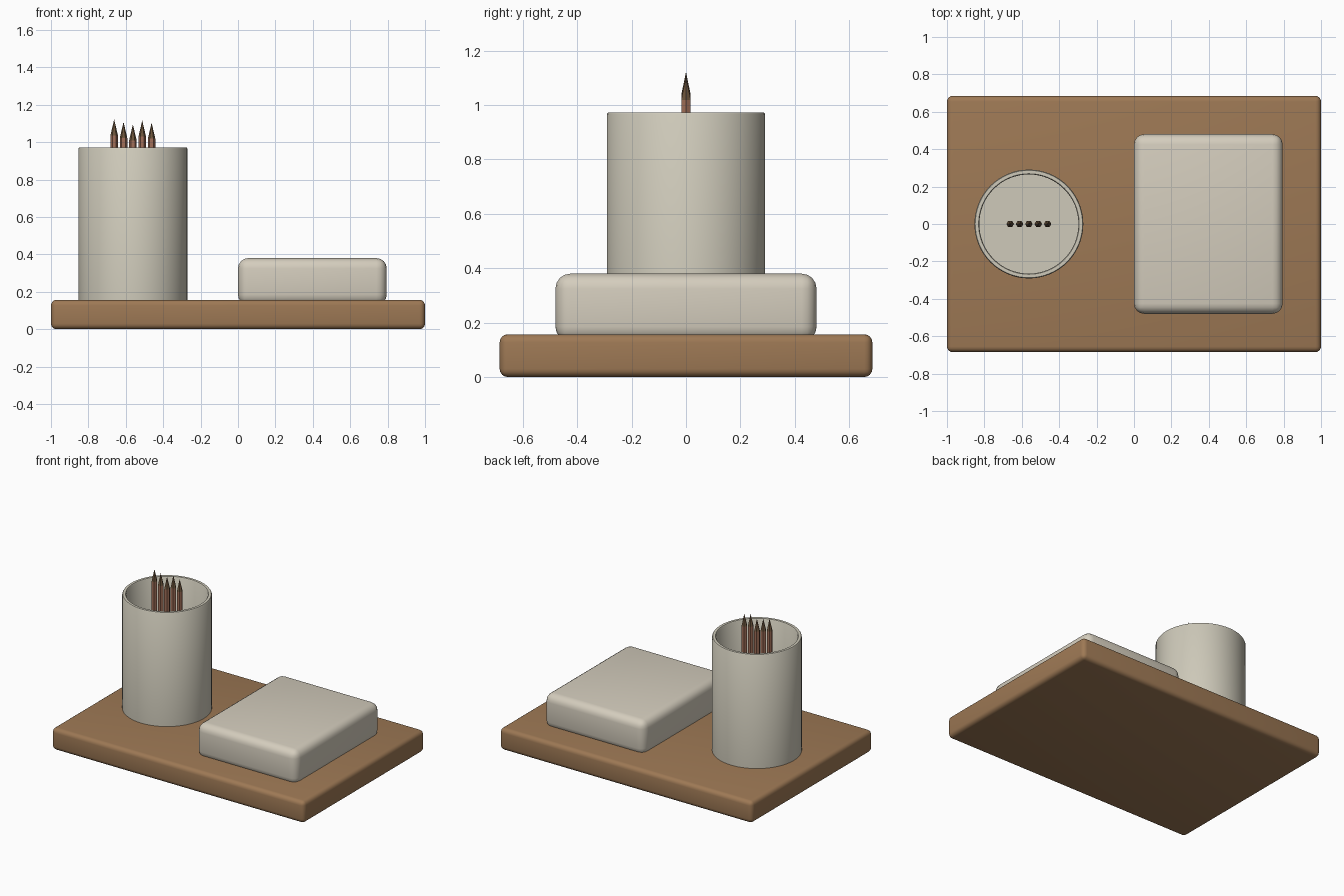
import bpy
import bmesh
import math
from mathutils import Matrix

cube = bpy.data.objects.get("Cube")
if cube:
    bpy.data.objects.remove(cube, do_unlink=True)


def material(name, rgb):
    mat = bpy.data.materials.new(name)
    mat.use_nodes = True
    colour = (*rgb, 1)
    mat.diffuse_color = colour
    mat.node_tree.nodes["Principled BSDF"].inputs["Base Color"].default_value = colour
    return mat


WOOD = material("warm wood", (0.34, 0.19, 0.09))
CREAM = material("cream", (0.66, 0.61, 0.51))
STONE = material("pale stone", (0.62, 0.59, 0.49))
COPPER = material("copper brown", (0.36, 0.16, 0.10))
TIP = material("dark tip", (0.15, 0.09, 0.045))


def finish(name, bm, mats, smooth=None):
    mesh = bpy.data.meshes.new(name)
    bmesh.ops.recalc_face_normals(bm, faces=bm.faces)
    bm.to_mesh(mesh)
    bm.free()
    obj = bpy.data.objects.new(name, mesh)
    bpy.context.collection.objects.link(obj)
    for mat in mats:
        mesh.materials.append(mat)
    if smooth:
        bpy.ops.object.select_all(action="DESELECT")
        obj.select_set(True)
        bpy.context.view_layer.objects.active = obj
        bpy.ops.object.shade_smooth_by_angle(angle=math.radians(smooth))
    return obj


def rounded_box(name, low, high, radius, mat):
    bm = bmesh.new()
    bmesh.ops.create_cube(bm, size=1)
    for v in bm.verts:
        for i in range(3):
            v.co[i] = high[i] if v.co[i] > 0 else low[i]
    bmesh.ops.bevel(bm, geom=bm.edges[:], offset=radius, segments=4,
                    profile=0.5, affect="EDGES")
    return finish(name, bm, [mat], 35)


def lathe(name, profile, centre, mat, steps=64):
    bm = bmesh.new()
    verts = [bm.verts.new((r, 0, z)) for r, z in profile]
    edges = [bm.edges.new(pair) for pair in zip(verts, verts[1:])]
    bmesh.ops.spin(bm, geom=verts + edges, cent=(0, 0, 0), axis=(0, 0, 1),
                   angle=math.tau, steps=steps)
    bmesh.ops.remove_doubles(bm, verts=bm.verts, dist=0.0005)
    bmesh.ops.translate(bm, verts=bm.verts, vec=centre)
    return finish(name, bm, [mat], 35)


def pencil(name, x, top):
    # Hexagonal shaft with a pointed end
    bottom, shoulder, r = 0.19, top - 0.085, 0.02
    bm = bmesh.new()
    for z0, z1, r1 in ((bottom, shoulder, r), (shoulder, top, 0)):
        place = Matrix.Translation((x, 0, (z0 + z1) / 2)) @ Matrix.Rotation(math.pi / 6, 4, "Z")
        bmesh.ops.create_cone(bm, cap_ends=True, segments=6, radius1=r,
                              radius2=r1, depth=z1 - z0, matrix=place)
    bmesh.ops.remove_doubles(bm, verts=bm.verts, dist=0.0005)
    hidden = [f for f in bm.faces
              if all(abs(v.co.z - shoulder) < 0.001 for v in f.verts)]
    bmesh.ops.delete(bm, geom=hidden, context="FACES_ONLY")
    for f in bm.faces:
        f.material_index = int(f.calc_center_median().z > shoulder)
    return finish(name, bm, [COPPER, TIP])


# Tray and note block
rounded_box("base_tray", (-1, -0.685, 0), (1, 0.685, 0.157), 0.03, WOOD)
rounded_box("note_block", (0, -0.48, 0.13), (0.795, 0.48, 0.38), 0.055, CREAM)

# Hollow holder: outer wall, chamfered rim, inner wall, floor
lathe("pencil_holder",
      [(0, 0.155), (0.291, 0.155), (0.291, 0.966), (0.287, 0.972),
       (0.269, 0.972), (0.265, 0.966), (0.265, 0.19), (0, 0.19)],
      (-0.562, 0, 0), STONE)

# Row of pencils
for i, top in enumerate((1.122, 1.108, 1.095, 1.116, 1.104)):
    pencil(f"pencil_{i + 1}", -0.662 + i * 0.05, top)
